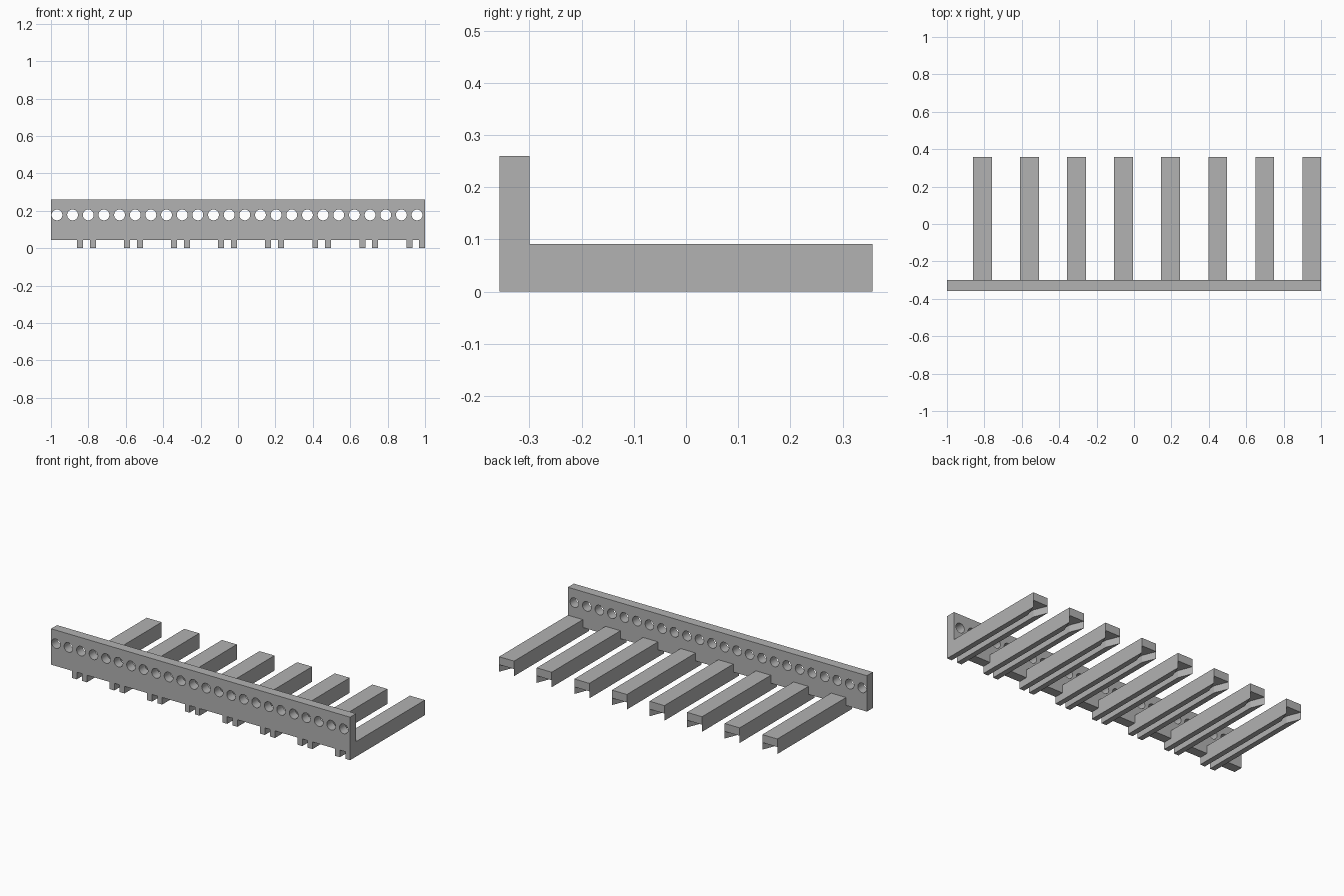
import bpy, bmesh, math

if "Cube" in bpy.data.objects:
    bpy.data.objects.remove(bpy.data.objects["Cube"])

grey = bpy.data.materials.new("plain grey")
grey.diffuse_color = (0.445, 0.445, 0.445, 1)
grey.use_nodes = True
grey.node_tree.nodes["Principled BSDF"].inputs["Base Color"].default_value = grey.diffuse_color

FRONT, RAIL_BACK, BACK = -0.357, -0.30, 0.357
RAIL_LOW, RAIL_TOP, ARM_TOP = 0.043, 0.26, 0.091


def prism(bm, outline, z0, z1):
    """Extrude a counter-clockwise xy outline from z0 to z1."""
    face = bm.faces.new([bm.verts.new((x, y, z0)) for x, y in outline])
    geom = bmesh.ops.extrude_face_region(bm, geom=[face])["geom"]
    top = [v for v in geom if isinstance(v, bmesh.types.BMVert)]
    bmesh.ops.translate(bm, verts=top, vec=(0, 0, z1 - z0))


def add_loop(curve, points):
    spline = curve.splines.new('POLY')
    spline.points.add(len(points) - 1)
    for p, (x, y) in zip(spline.points, points):
        p.co = (x, y, 0, 1)
    spline.use_cyclic_u = True


# Perforated rail: flat outline with a row of round holes, extruded
curve = bpy.data.curves.new("rail", 'CURVE')
curve.dimensions = '2D'
curve.fill_mode = 'BOTH'
curve.extrude = (RAIL_BACK - FRONT) / 2
add_loop(curve, [(-1, RAIL_LOW), (1, RAIL_LOW), (1, RAIL_TOP), (-1, RAIL_TOP)])
for i in range(24):
    cx = -0.968 + i * 0.0837
    add_loop(curve, [(cx + 0.029 * math.cos(a), 0.178 + 0.029 * math.sin(a))
                     for a in (k * math.tau / 32 for k in range(32))])
rail = bpy.data.objects.new("perforated_rail", curve)
bpy.context.collection.objects.link(rail)
rail.rotation_euler.x = math.pi / 2
rail.location.y = (FRONT + RAIL_BACK) / 2
bpy.context.view_layer.objects.active = rail
rail.select_set(True)
bpy.ops.object.convert(target='MESH')
rail = bpy.context.object
bm = bmesh.new()
bm.from_mesh(rail.data)
bmesh.ops.remove_doubles(bm, verts=bm.verts, dist=1e-5)
bmesh.ops.recalc_face_normals(bm, faces=bm.faces)
bm.to_mesh(rail.data)
bm.free()
rail.data.materials.clear()
rail.data.materials.append(grey)
bpy.ops.object.shade_smooth_by_angle(angle=math.radians(30))

# Slotted arms: solid upper bar on two runners, slot flaring out at the back
HALF, SLOT, FLARE = 0.05, 0.018, 0.08
for i in range(8):
    cx = 0.95 - i * 0.2515
    bm = bmesh.new()
    prism(bm, [(cx - HALF, RAIL_BACK), (cx + HALF, RAIL_BACK),
               (cx + HALF, BACK), (cx - HALF, BACK)], RAIL_LOW, ARM_TOP)
    for s in (-1, 1):
        prism(bm, [(cx + s * SLOT, FRONT), (cx + s * HALF, FRONT),
                   (cx + s * HALF, BACK), (cx + s * SLOT, BACK - FLARE)],
              0, RAIL_LOW)
    bmesh.ops.recalc_face_normals(bm, faces=bm.faces)
    mesh = bpy.data.meshes.new("slotted_arm")
    bm.to_mesh(mesh)
    bm.free()
    mesh.materials.append(grey)
    arm = bpy.data.objects.new(f"slotted_arm_{i + 1}", mesh)
    bpy.context.collection.objects.link(arm)
